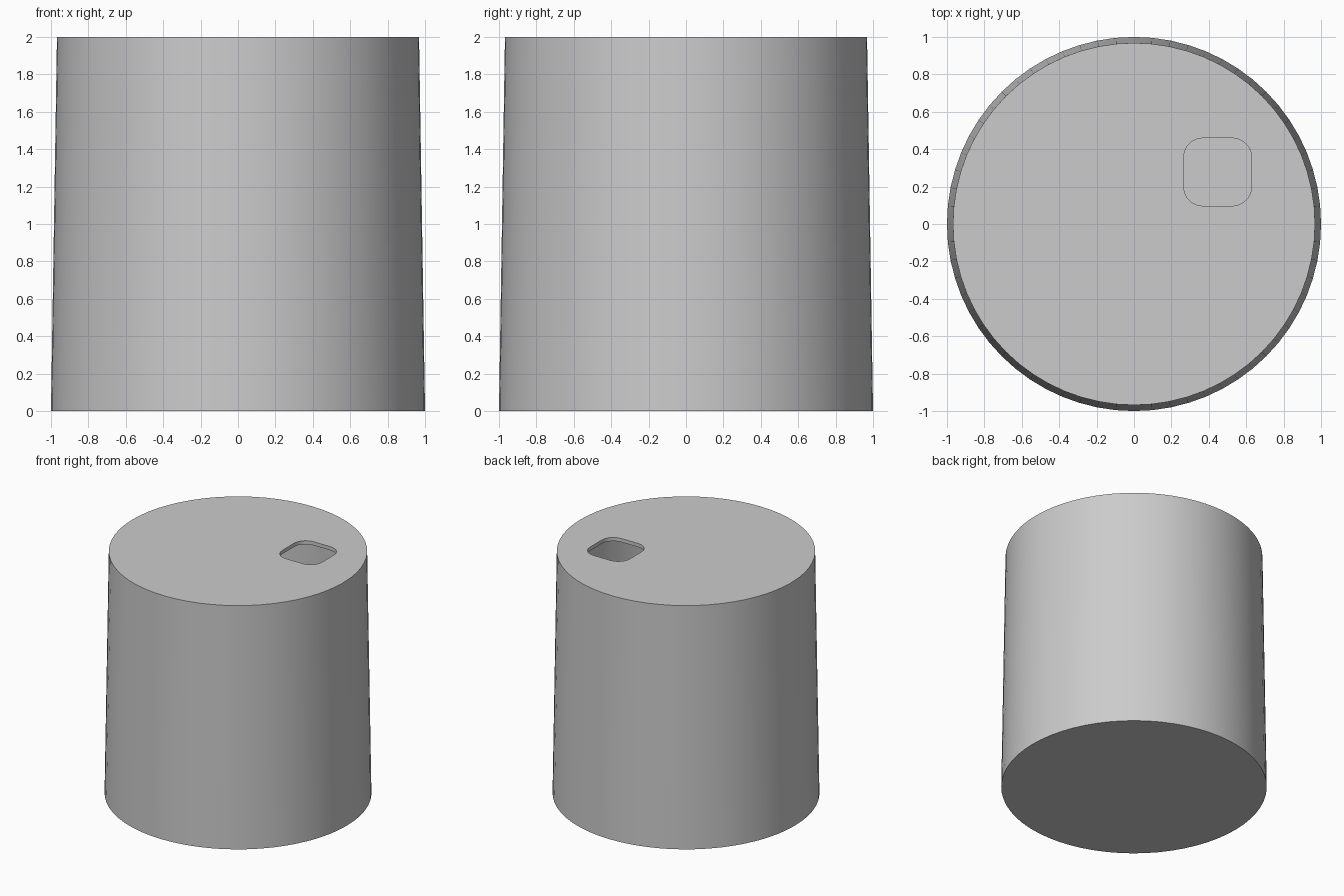
import bpy, bmesh, math
from mathutils import Matrix

if "Cube" in bpy.data.objects:
    bpy.data.objects.remove(bpy.data.objects["Cube"])

HEIGHT, R_BOTTOM, R_TOP, WALL, SIDES = 2.0, 1.0, 0.968, 0.03, 64


def frustum(bm, r_low, r_high, z_low, z_high):
    """Add a capped, tapered cylinder and return its faces."""
    before = set(bm.faces)
    bmesh.ops.create_cone(bm, cap_ends=True, segments=SIDES, radius1=r_low,
                          radius2=r_high, depth=z_high - z_low,
                          matrix=Matrix.Translation((0, 0, (z_low + z_high) / 2)))
    return [f for f in bm.faces if f not in before]


def make_object(name, bm):
    mesh = bpy.data.meshes.new(name)
    bm.to_mesh(mesh)
    bm.free()
    obj = bpy.data.objects.new(name, mesh)
    bpy.context.collection.objects.link(obj)
    return obj


# Hollow tapered container: outer skin plus an inward-facing inner skin
bm = bmesh.new()
frustum(bm, R_BOTTOM, R_TOP, 0, HEIGHT)
inner = frustum(bm, R_BOTTOM - WALL, R_TOP - WALL, WALL, HEIGHT - WALL)
bmesh.ops.reverse_faces(bm, faces=inner)
container = make_object("container", bm)

# Rounded-square cutter for the opening in the lid
cx, cy, half, radius, steps = 0.447, 0.278, 0.182, 0.105, 5
bm = bmesh.new()
outline = []
for corner, (sx, sy) in enumerate([(1, 1), (-1, 1), (-1, -1), (1, -1)]):
    for i in range(steps + 1):
        a = math.radians(90 * (corner + i / steps))
        outline.append(bm.verts.new((
            cx + sx * (half - radius) + radius * math.cos(a),
            cy + sy * (half - radius) + radius * math.sin(a),
            HEIGHT - 0.2)))
base = bm.faces.new(outline)
walls = bmesh.ops.extrude_face_region(bm, geom=[base], use_keep_orig=True)
bmesh.ops.translate(bm, vec=(0, 0, 0.4),
                    verts=[v for v in walls["geom"] if isinstance(v, bmesh.types.BMVert)])
bmesh.ops.recalc_face_normals(bm, faces=bm.faces)
cutter = make_object("opening_cutter", bm)
cutter.hide_render = True

# Cut the opening through the lid
cut = container.modifiers.new("opening", 'BOOLEAN')
cut.operation = 'DIFFERENCE'
cut.solver = 'EXACT'
cut.object = cutter
bpy.ops.object.select_all(action='DESELECT')
container.select_set(True)
bpy.context.view_layer.objects.active = container
bpy.ops.object.modifier_apply(modifier=cut.name)
bpy.data.objects.remove(cutter)

# Smooth wall with crisp rims
bpy.ops.object.shade_smooth_by_angle(angle=math.radians(30))
